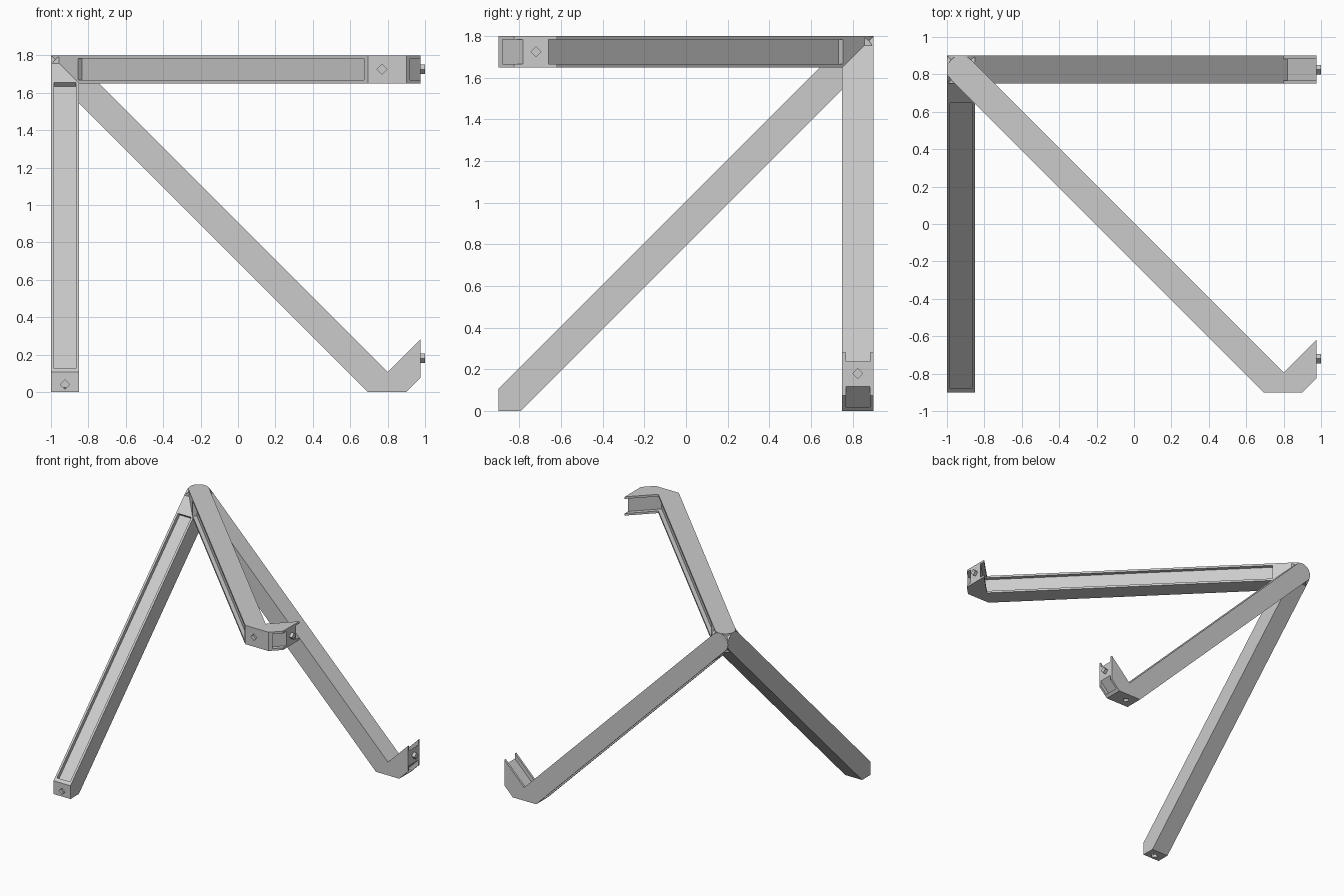
import bpy, bmesh, math
from mathutils import Vector

cube = bpy.data.objects.get("Cube")
if cube:
    bpy.data.objects.remove(cube, do_unlink=True)

grey = bpy.data.materials.new("light_grey")
grey.use_nodes = True
colour = (0.6, 0.6, 0.6, 1)
grey.diffuse_color = colour
grey.node_tree.nodes["Principled BSDF"].inputs["Base Color"].default_value = colour

REACH = 1.725          # arm pivot height above its foot plane
H = 0.075              # half the beam width
WIDTH = 0.15
FLANGE = 0.017
DEPTH = 0.03           # recess between the flanges
PLATE = 0.02
R2 = math.sqrt(2)
LOW, HIGH = REACH - H * R2, REACH + H * R2   # beam edges: p + v
STEP = DEPTH * R2
TIP = 1.9
OUTER = 1.825          # outer hook edge: p - v
END_RECESS = 0.175

# Local frame: p runs away from the pivot, v is height above the foot, w crosses the beam
PLANES = {
    "side_arm": lambda p, v, w: Vector((p - 0.925, 0.75 + w, v)),
    "upper_arm": lambda p, v, w: Vector((p - 0.925, v - 0.9, 1.65 + w)),
    "straight_leg": lambda p, v, w: Vector((w - 1, 0.825 - p, v)),
}


def prism(name, bottom, top):
    """Solid between two matching outlines."""
    bm = bmesh.new()
    a = [bm.verts.new(c) for c in bottom]
    b = [bm.verts.new(c) for c in top]
    bm.faces.new(a)
    bm.faces.new(b[::-1])
    n = len(a)
    for i in range(n):
        bm.faces.new((a[i], b[i], b[(i + 1) % n], a[(i + 1) % n]))
    bmesh.ops.recalc_face_normals(bm, faces=bm.faces)
    mesh = bpy.data.meshes.new(name)
    bm.to_mesh(mesh)
    bm.free()
    mesh.materials.append(grey)
    obj = bpy.data.objects.new(name, mesh)
    bpy.context.collection.objects.link(obj)
    return obj


def slab(name, place, outline, w0, w1):
    return prism(name, [place(p, v, w0) for p, v in outline],
                 [place(p, v, w1) for p, v in outline])


def diamond(name, place, axis, at, start, end):
    """Four-sided peg along the p or v axis."""
    r = 0.026
    ring = [(r, 0), (0, r), (-r, 0), (0, -r)]
    def loop(d):
        if axis == "p":
            return [place(d, at + a, H + b) for a, b in ring]
        return [place(at + a, d, H + b) for a, b in ring]
    return prism(name, loop(start), loop(end))


def cut(obj, cutter):
    cutter.hide_render = True
    mod = obj.modifiers.new("socket", "BOOLEAN")
    mod.operation = "DIFFERENCE"
    mod.solver = "EXACT"
    mod.object = cutter
    graph = bpy.context.evaluated_depsgraph_get()
    mesh = bpy.data.meshes.new_from_object(obj.evaluated_get(graph))
    obj.modifiers.clear()
    obj.data = mesh
    bpy.data.objects.remove(cutter, do_unlink=True)


def on_beam(s, o):
    """Point s along the beam and o to its upper side."""
    return ((s + o) / R2, REACH + (o - s) / R2)


def cap():
    """Round pivot end, from the upper edge to the lower edge."""
    return [(H * math.cos(a), REACH + H * math.sin(a))
            for a in (math.radians(45 + 15 * i) for i in range(13))]


def flange_outline(hook):
    if hook:
        foot = [(LOW, 0), (OUTER, 0), (TIP, TIP - OUTER), (TIP, TIP - LOW),
                (REACH, HIGH - REACH)]
    else:
        foot = [(LOW, 0), (REACH, 0), (REACH, HIGH - REACH)]
    return cap() + foot


def core_outline(hook, top_recess, under_recess):
    pts = cap()
    if under_recess:
        edge = LOW + STEP
        pts += [on_beam(END_RECESS, -H), on_beam(END_RECESS, DEPTH - H),
                (edge - PLATE, PLATE), (LOW - PLATE, PLATE)]
    pts.append((LOW, 0))
    top = HIGH - STEP if top_recess else HIGH
    if hook:
        out, inn = OUTER - STEP, LOW + STEP
        pts += [(OUTER, 0), (OUTER + PLATE, PLATE), (out + PLATE, PLATE),
                (TIP, TIP - out), (TIP, TIP - inn),
                ((top + inn) / 2, (top - inn) / 2)]
    else:
        back = REACH - PLATE
        pts += [(REACH, 0), (REACH, HIGH - REACH), (back, HIGH - back), (back, top - back)]
    if top_recess:
        pts += [on_beam(END_RECESS, H - DEPTH), on_beam(END_RECESS, H)]
    return pts


def build_arm(name, hook, top_recess, under_recess):
    place = PLANES[name]
    outline = flange_outline(hook)
    slab(name + "_flange_a", place, outline, 0, FLANGE)
    slab(name + "_flange_b", place, outline, WIDTH - FLANGE, WIDTH)
    core = slab(name + "_core", place, core_outline(hook, top_recess, under_recess),
                FLANGE, WIDTH - FLANGE)
    # Sockets in the foot, and a peg on the hook tip
    cut(core, diamond("socket_cutter", place, "v", 1.695 if hook else 1.685, -0.02, 0.025))
    if hook:
        diamond(name + "_peg", place, "p", 0.18, TIP - 0.01, TIP + 0.025)
    else:
        cut(core, diamond("socket_cutter", place, "p", 0.04, REACH - 0.025, REACH + 0.02))


build_arm("side_arm", True, False, True)
build_arm("upper_arm", True, True, True)
build_arm("straight_leg", False, True, False)
